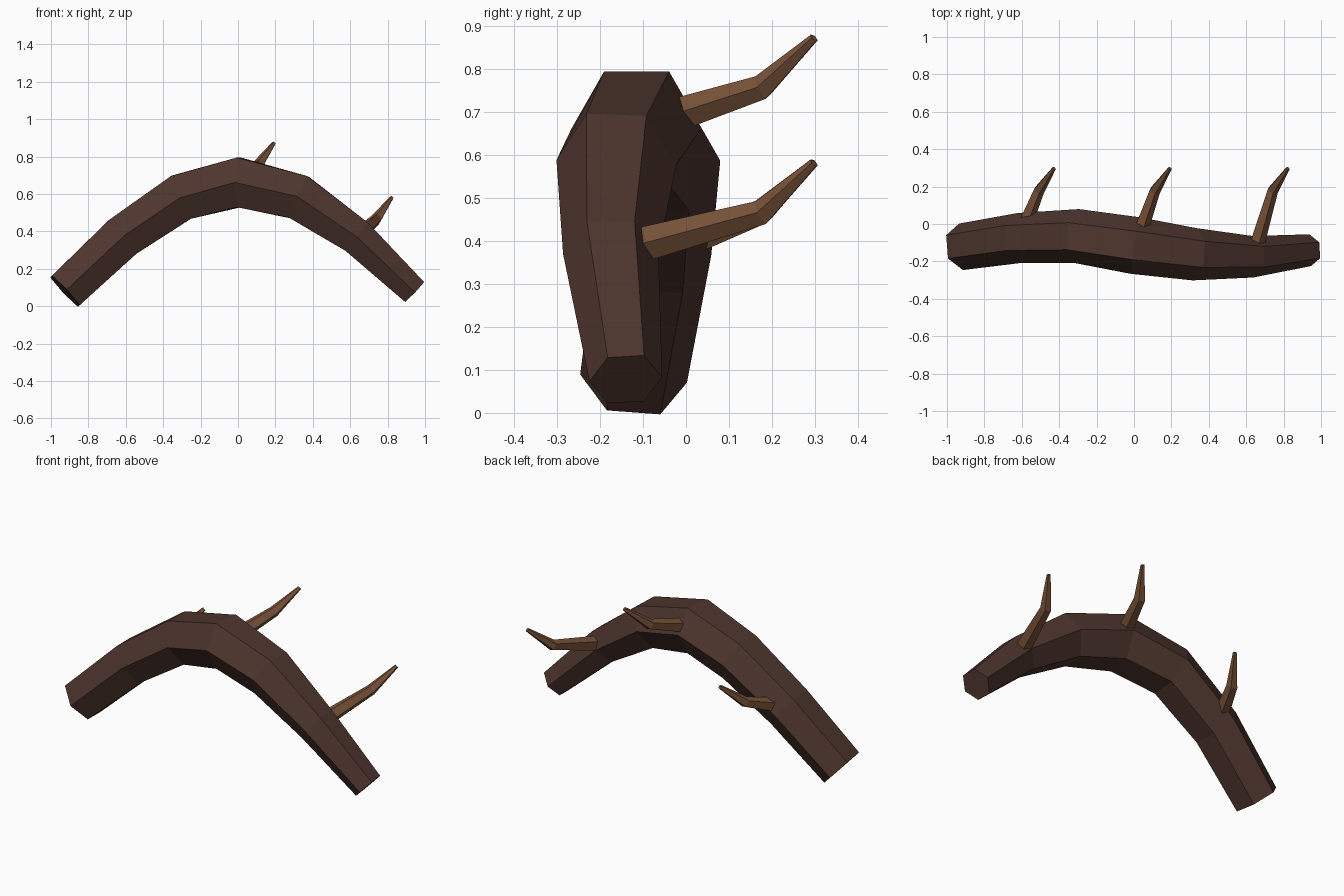
import bpy, bmesh, math
from mathutils import Vector

if "Cube" in bpy.data.objects:
    bpy.data.objects.remove(bpy.data.objects["Cube"])


def material(name, rgb):
    m = bpy.data.materials.new(name)
    m.diffuse_color = (*rgb, 1)
    m.use_nodes = True
    m.node_tree.nodes["Principled BSDF"].inputs["Base Color"].default_value = m.diffuse_color
    return m


def tube(name, path, radii, sides, ref, mat, ref_is_lateral):
    """Faceted capped tube: rings perpendicular to the path."""
    pts = [Vector(p) for p in path]
    bm = bmesh.new()
    rings = []
    for i, p in enumerate(pts):
        a = (p - pts[i - 1]).normalized() if i else Vector()
        b = (pts[i + 1] - p).normalized() if i < len(pts) - 1 else Vector()
        t = (a + b).normalized()
        r = (ref - t * ref.dot(t)).normalized()
        lat, up = (r, t.cross(r)) if ref_is_lateral else (t.cross(r), r)
        rings.append([bm.verts.new(p + radii[i] * (lat * math.cos(k * math.tau / sides)
                                                   + up * math.sin(k * math.tau / sides)))
                      for k in range(sides)])
    for r0, r1 in zip(rings, rings[1:]):
        for k in range(sides):
            j = (k + 1) % sides
            bm.faces.new((r0[k], r0[j], r1[j], r1[k]))
    bm.faces.new(rings[0])
    bm.faces.new(rings[-1])
    bmesh.ops.recalc_face_normals(bm, faces=bm.faces)
    me = bpy.data.meshes.new(name)
    bm.to_mesh(me)
    bm.free()
    me.materials.append(mat)
    ob = bpy.data.objects.new(name, me)
    bpy.context.collection.objects.link(ob)
    return ob


bark = material("dark_bark", (0.076, 0.036, 0.027))
wood = material("light_branch_wood", (0.19, 0.085, 0.04))

# Arched log
spine = [(-0.925, -0.122, 0.08), (-0.615, -0.075, 0.372), (-0.303, -0.065, 0.583),
         (0.005, -0.115, 0.662), (0.325, -0.162, 0.583), (0.635, -0.175, 0.371),
         (0.942, -0.14, 0.078)]
tube("arched_log", spine, [0.125, 0.134, 0.145, 0.153, 0.14, 0.111, 0.085],
     6, Vector((0, 1, 0)), bark, True)

# Three bent side branches growing from the back of the log
for n, i in enumerate((1, 3, 5)):
    x, y, z = spine[i]
    path = [(x, y, z), (x + 0.105, 0.19 - 0.012, z + 0.095), (x + 0.187, 0.298, z + 0.21)]
    tube(f"side_branch_{n + 1}", path, [0.046, 0.031, 0.011],
         5, Vector((0, 0, 1)), wood, False)
